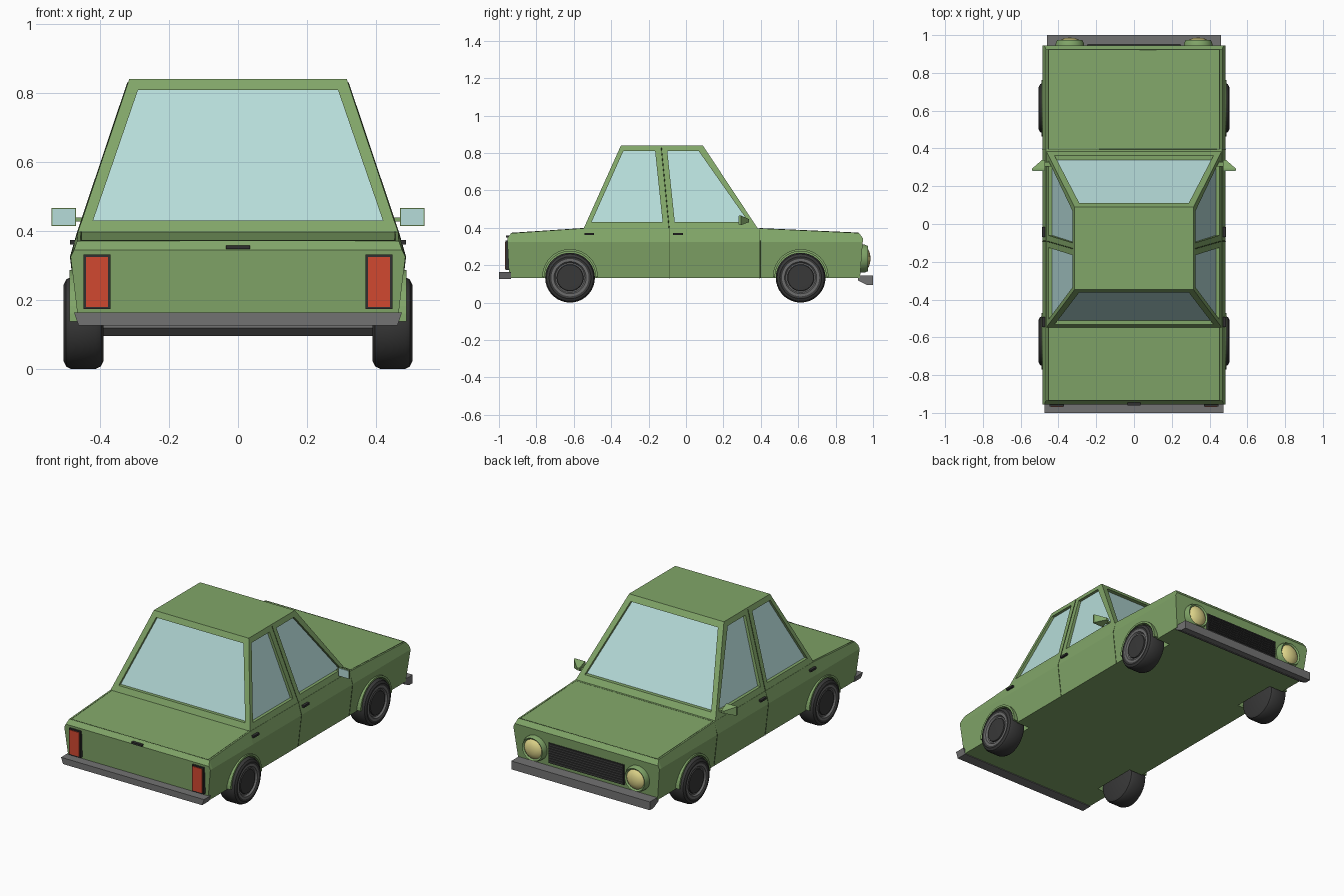
import bpy, bmesh
from math import sin, cos, pi

if "Cube" in bpy.data.objects:
    bpy.data.objects.remove(bpy.data.objects["Cube"])

GREEN, DARK_GREEN = (0.22, 0.38, 0.14), (0.05, 0.09, 0.03)
GLASS, RED, YELLOW = (0.47, 0.72, 0.70), (0.64, 0.065, 0.03), (0.75, 0.68, 0.26)
GREY, RIM, BLACK, TYRE = (0.17,) * 3, (0.15,) * 3, (0.03,) * 3, (0.04,) * 3
mats = {}


def paint(ob, color):
    if color not in mats:
        mats[color] = bpy.data.materials.new("paint")
        mats[color].diffuse_color = (*color, 1)
    ob.data.materials.append(mats[color])


def mesh(name, verts, faces, color, smooth=False):
    me = bpy.data.meshes.new(name)
    me.from_pydata(verts, [], faces)
    bm = bmesh.new()
    bm.from_mesh(me)
    bmesh.ops.remove_doubles(bm, verts=bm.verts, dist=1e-5)
    bmesh.ops.recalc_face_normals(bm, faces=bm.faces)
    bm.to_mesh(me)
    bm.free()
    ob = bpy.data.objects.new(name, me)
    bpy.context.collection.objects.link(ob)
    paint(ob, color)
    if smooth:
        bpy.ops.object.select_all(action='DESELECT')
        ob.select_set(True)
        bpy.context.view_layer.objects.active = ob
        bpy.ops.object.shade_smooth_by_angle(angle=0.6)
    return ob


def loft(name, rings, color):
    """Bridge equal-length rings of points and cap both ends."""
    n = len(rings[0])
    faces = [(k * n + i, k * n + (i + 1) % n, (k + 1) * n + (i + 1) % n, (k + 1) * n + i)
             for k in range(len(rings) - 1) for i in range(n)]
    faces += [tuple(range(n)), tuple(range((len(rings) - 1) * n, len(rings) * n))]
    return mesh(name, [p for r in rings for p in r], faces, color)


def prism(name, pts, axis, a, b, color=GREEN):
    """Extrude a polygon: (y,z) along x, or (x,z) along y."""
    place = (lambda p, t: (t, *p)) if axis == 'x' else (lambda p, t: (p[0], t, p[1]))
    return loft(name, [[place(p, t) for p in pts] for t in (a, b)], color)


def box(name, x0, x1, y0, y1, z0, z1, color):
    return prism(name, [(y0, z0), (y1, z0), (y1, z1), (y0, z1)], 'x', x0, x1, color)


def lathe(name, prof, center, axis, color, n=36):
    """Spin (along, radius) points around the x or y axis."""
    cx, cy, cz = center
    verts = []
    for t, r in prof:
        for i in range(n):
            u, w = r * cos(2 * pi * i / n), r * sin(2 * pi * i / n)
            verts.append((cx + t, cy + u, cz + w) if axis == 'x' else (cx + u, cy + t, cz + w))
    faces = [(k * n + i, k * n + (i + 1) % n, (k + 1) * n + (i + 1) % n, (k + 1) * n + i)
             for k in range(len(prof) - 1) for i in range(n)]
    return mesh(name, verts, faces, color, True)


def cut(ob, cutter):
    m = ob.modifiers.new("cut", 'BOOLEAN')
    m.operation, m.solver, m.object = 'DIFFERENCE', 'EXACT', cutter
    bpy.context.view_layer.objects.active = ob
    bpy.ops.object.modifier_apply(modifier=m.name)
    bpy.data.objects.remove(cutter)


def seam(name, pts, r=0.002):
    cu = bpy.data.curves.new(name, 'CURVE')
    cu.dimensions, cu.bevel_depth, cu.bevel_resolution = '3D', r, 0
    sp = cu.splines.new('POLY')
    sp.points.add(len(pts) - 1)
    for p, co in zip(sp.points, pts):
        p.co = (*co, 1)
    ob = bpy.data.objects.new(name, cu)
    bpy.context.collection.objects.link(ob)
    paint(ob, DARK_GREEN)


# Lower body: sections along its length (y, lower y, top half width, top z)
rings = []
for y, yb, xt, zt in [(-0.955, -0.945, 0.475, 0.345), (-0.935, -0.93, 0.466, 0.371),
                      (-0.55, -0.55, 0.465, 0.397), (0.385, 0.385, 0.465, 0.397),
                      (0.925, 0.915, 0.466, 0.372), (0.945, 0.93, 0.475, 0.345)]:
    half = [(0.462, yb, 0.13), (0.485, y, 0.325), (xt, y, zt)]
    rings.append(half + [(-x, a, z) for x, a, z in reversed(half)])
body = loft("body", rings, GREEN)

# Wheel wells, wheels and arch lips
WZ = 0.133
tyre = [(0.39, 0), (0.39, 0.11), (0.397, 0.125), (0.412, 0.133), (0.485, 0.133),
        (0.498, 0.126), (0.505, 0.112), (0.503, 0.1), (0.49, 0.097), (0.49, 0)]
rim = [(0.488, 0.1), (0.503, 0.1), (0.503, 0.086), (0.493, 0.079), (0.493, 0)]
hub = [(0.49, 0.073), (0.499, 0.069), (0.501, 0)]
arc = [i * pi / 20 for i in range(21)]
for y, end in ((-0.62, "rear"), (0.613, "front")):
    for s, side in ((1, "right"), (-1, "left")):
        tag = end + "_" + side
        well = [(y + 0.14 * cos(a), 0.137 + 0.14 * sin(a)) for a in arc] + [(y - 0.14, 0), (y + 0.14, 0)]
        cut(body, prism("well_cutter", well, 'x', s * 0.37, s * 0.6))
        for part, prof, col in (("tyre", tyre, TYRE), ("rim", rim, RIM), ("hub_cap", hub, TYRE)):
            lathe(part + "_" + tag, [(s * t, r) for t, r in prof], (0, y, WZ), 'x', col)
        lip = [(y + 0.149 * cos(a), 0.137 + 0.149 * sin(a)) for a in arc]
        lip += [(y + 0.137 * cos(a), 0.137 + 0.137 * sin(a)) for a in reversed(arc)]
        prism("arch_lip_" + tag, lip, 'x', s * 0.44, s * 0.489)


# Cabin frame with window openings around a recessed glass core
def frustum(name, lo, hi, color):
    return loft(name, [[(-x, a, z), (x, a, z), (x, b, z), (-x, b, z)] for x, a, b, z in (lo, hi)], color)


cabin = frustum("cabin_frame", (0.466, -0.55, 0.388, 0.39), (0.315, -0.348, 0.09, 0.84), GREEN)
rear_win = [(-0.505, 0.43), (-0.335, 0.81), (-0.165, 0.81), (-0.125, 0.43)]
front_win = [(-0.06, 0.43), (-0.10, 0.81), (0.068, 0.81), (0.335, 0.43)]
screen = [(-0.42, 0.43), (0.42, 0.43), (0.29, 0.808), (-0.29, 0.808)]
cut(cabin, prism("window_cutter", rear_win, 'x', -0.7, 0.7))
cut(cabin, prism("window_cutter", front_win, 'x', -0.7, 0.7))
cut(cabin, prism("window_cutter", screen, 'y', -0.8, 0.8))
frustum("window_glass", (0.447, -0.53, 0.366, 0.39), (0.303, -0.336, 0.077, 0.825), GLASS)

# Bumpers
prism("front_bumper", [(0.92, 0.145), (1.0, 0.145), (1.0, 0.095), (0.965, 0.095), (0.92, 0.118)],
      'x', -0.46, 0.46, GREY)
prism("rear_bumper", [(-0.475, 0.163), (0.475, 0.163), (0.462, 0.126), (-0.462, 0.126)],
      'y', -1.0, -0.935, GREY)

# Grille with slats
box("grille", -0.25, 0.25, 0.92, 0.948, 0.17, 0.29, BLACK)
for i in range(8):
    z = 0.179 + i * 0.0145
    box("grille_slat", -0.245, 0.245, 0.93, 0.954, z, z + 0.006, (0.06,) * 3)

# Boot handle and lid seams
box("boot_handle", -0.035, 0.035, -0.962, -0.93, 0.347, 0.358, BLACK)
seam("boot_seam", [(-0.455, -0.54, 0.397), (-0.455, -0.933, 0.371), (0.455, -0.933, 0.371), (0.455, -0.54, 0.397)])
seam("bonnet_seam", [(-0.455, 0.395, 0.396), (-0.455, 0.923, 0.372), (0.455, 0.923, 0.372),
                     (0.455, 0.395, 0.396), (-0.455, 0.395, 0.396)])

for s, side in ((1, "right"), (-1, "left")):
    # Lights
    lathe("headlight_housing_" + side, [(0.91, 0.075), (0.955, 0.075), (0.974, 0.067), (0.966, 0.058), (0.966, 0)],
          (s * 0.34, 0, 0.235), 'y', GREEN)
    lathe("headlight_lens_" + side, [(0.964, 0.06), (0.976, 0.047), (0.984, 0.026), (0.987, 0)],
          (s * 0.34, 0, 0.235), 'y', YELLOW)
    box("tail_light_frame_" + side, s * 0.37, s * 0.447, -0.965, -0.93, 0.173, 0.332, BLACK)
    box("tail_light_" + side, s * 0.377, s * 0.44, -0.969, -0.95, 0.18, 0.325, RED)
    # Mirrors
    loft("mirror_housing_" + side, [[(s * x0, y, z0), (s * x1, y, z0), (s * x1, y, z1), (s * x0, y, z1)]
         for x0, x1, y, z0, z1 in ((0.47, 0.54, 0.283, 0.414, 0.466), (0.47, 0.54, 0.293, 0.414, 0.466),
                                   (0.472, 0.488, 0.338, 0.43, 0.445))], GREEN)
    box("mirror_glass_" + side, s * 0.473, s * 0.537, 0.28, 0.286, 0.417, 0.463, GLASS)
    box("mirror_arm_" + side, s * 0.44, s * 0.48, 0.305, 0.328, 0.427, 0.439, GREEN)
    # Door handles and seams
    for y in (-0.518, -0.043):
        box("door_handle_" + side, s * 0.465, s * 0.487, y - 0.026, y + 0.026, 0.361, 0.373, BLACK)
    seam("door_seam_front_" + side, [(s * 0.464, 0.395, 0.395), (s * 0.485, 0.395, 0.325), (s * 0.462, 0.395, 0.13)])
    seam("door_seam_middle_" + side, [(s * 0.319, -0.132, 0.83), (s * 0.465, -0.09, 0.395),
                                      (s * 0.485, -0.09, 0.325), (s * 0.462, -0.09, 0.13)])

for m in bpy.data.materials:
    if m.users and not m.is_grease_pencil:
        m.use_nodes = True
        m.node_tree.nodes["Principled BSDF"].inputs["Base Color"].default_value = m.diffuse_color
